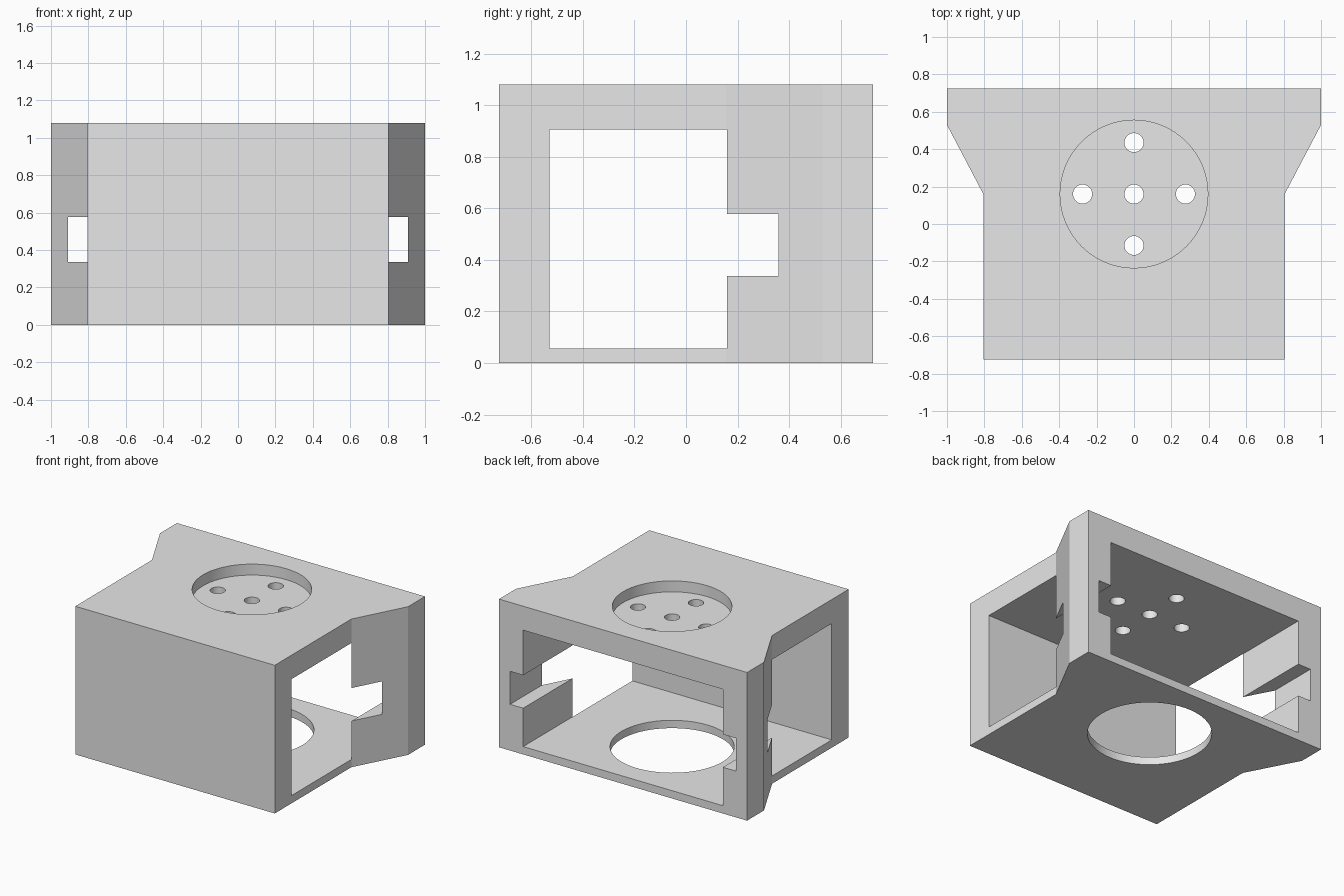
import bpy, bmesh, math

cube = bpy.data.objects.get("Cube")
if cube:
    bpy.data.objects.remove(cube, do_unlink=True)

HEIGHT = 1.08
BACK = 0.725
HUB_Y = 0.16      # centre of the round recess and floor hole


def add_object(name, bm):
    mesh = bpy.data.meshes.new(name)
    bmesh.ops.recalc_face_normals(bm, faces=bm.faces)
    bm.to_mesh(mesh)
    bm.free()
    obj = bpy.data.objects.new(name, mesh)
    bpy.context.collection.objects.link(obj)
    return obj


def prism(name, outline, z0, z1):
    bm = bmesh.new()
    face = bm.faces.new([bm.verts.new((x, y, z0)) for x, y in outline])
    top = bmesh.ops.extrude_face_region(bm, geom=[face])["geom"]
    verts = [v for v in top if isinstance(v, bmesh.types.BMVert)]
    bmesh.ops.translate(bm, verts=verts, vec=(0, 0, z1 - z0))
    return add_object(name, bm)


def box(name, half_x, y0, y1, z0, z1):
    return prism(name, [(-half_x, y0), (half_x, y0), (half_x, y1), (-half_x, y1)], z0, z1)


def disc(name, x, y, radius, z0, z1, sides=64):
    ring = [(x + radius * math.cos(math.tau * i / sides),
             y + radius * math.sin(math.tau * i / sides)) for i in range(sides)]
    return prism(name, ring, z0, z1)


# Housing body: flared towards the back
right = [(0.804, -BACK), (0.804, 0.157), (1.0, 0.53), (1.0, BACK)]
left = [(-x, y) for x, y in reversed(right)]
body = prism("housing", right + left, 0, HEIGHT)

# Cutters: cavity open to the back and sides, rail slot, floor hole, top recess
cutters = [
    box("cavity_cutter", 0.805, -0.53, 1.0, 0.057, 0.905),
    box("slot_cutter", 0.91, 0.0, 1.0, 0.337, 0.577),
    disc("floor_hole_cutter", 0, HUB_Y, 0.41, -0.2, 0.3),
    disc("recess_cutter", 0, HUB_Y, 0.395, HEIGHT - 0.08, HEIGHT + 0.2),
]
# Screw holes: one in the centre and four around it
for dx, dy in [(0, 0), (1, 0), (-1, 0), (0, 1), (0, -1)]:
    cutters.append(disc("screw_hole_cutter", dx * 0.275, HUB_Y + dy * 0.275,
                        0.051, 0.8, HEIGHT + 0.2, 32))

bpy.ops.object.select_all(action='DESELECT')
body.select_set(True)
bpy.context.view_layer.objects.active = body
for cutter in cutters:
    cutter.hide_render = True
    mod = body.modifiers.new(cutter.name, 'BOOLEAN')
    mod.operation = 'DIFFERENCE'
    mod.solver = 'EXACT'
    mod.object = cutter
    bpy.ops.object.modifier_apply(modifier=mod.name)
    bpy.data.objects.remove(cutter, do_unlink=True)

# Plain grey material
grey = bpy.data.materials.new("light_grey")
grey.use_nodes = True
colour = (0.8, 0.8, 0.8, 1.0)
grey.diffuse_color = colour
for node in grey.node_tree.nodes:
    if node.type == 'BSDF_PRINCIPLED':
        node.inputs["Base Color"].default_value = colour
body.data.materials.clear()
body.data.materials.append(grey)

bpy.ops.object.shade_smooth_by_angle(angle=math.radians(20))
